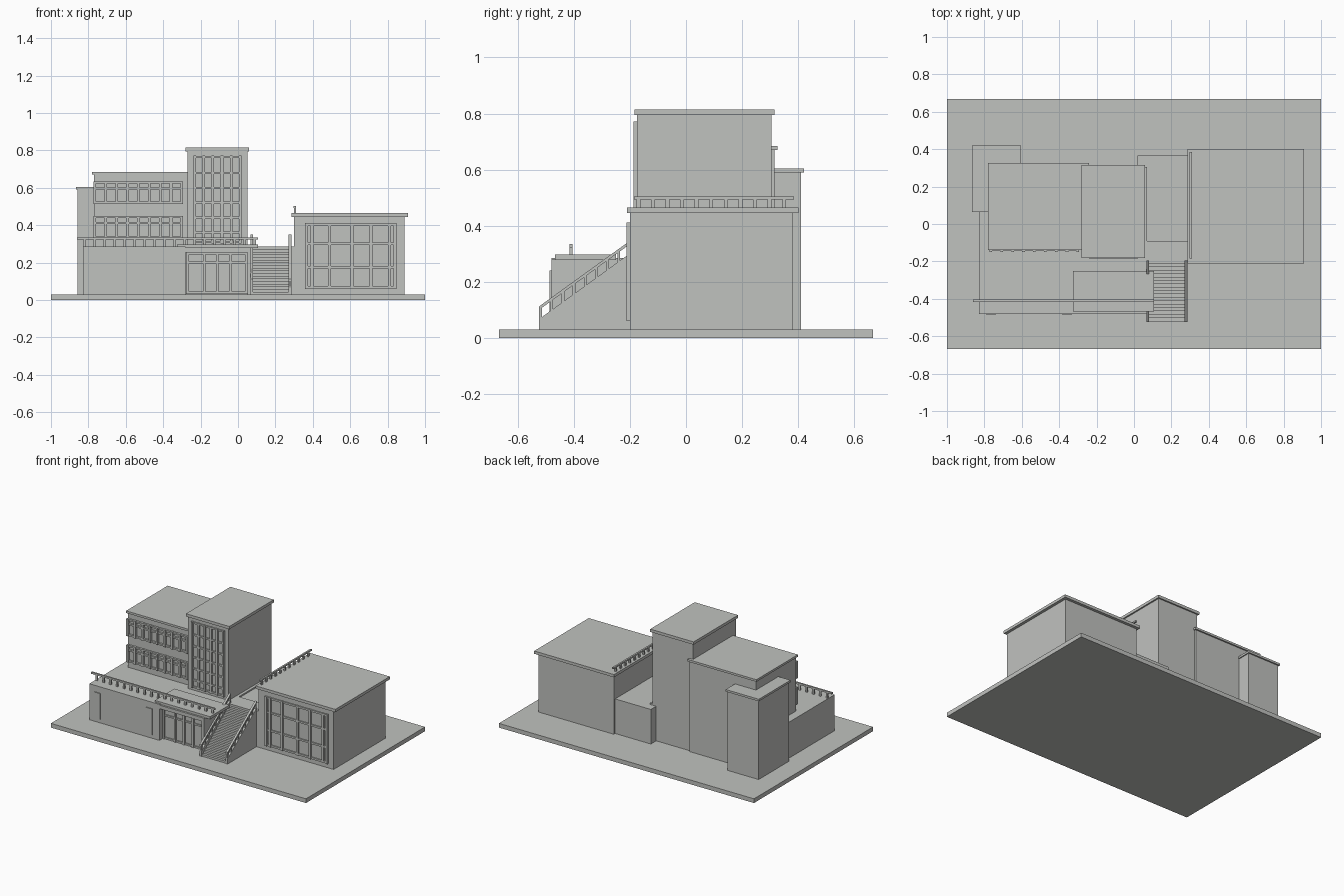
import bpy, bmesh

if "Cube" in bpy.data.objects:
    bpy.data.objects.remove(bpy.data.objects["Cube"])

stone = bpy.data.materials.new("pale_grey_stone")
stone.diffuse_color = (0.53, 0.54, 0.52, 1)
stone.use_nodes = True
stone.node_tree.nodes["Principled BSDF"].inputs["Base Color"].default_value = stone.diffuse_color


def finish(bm, name):
    bmesh.ops.recalc_face_normals(bm, faces=bm.faces)
    me = bpy.data.meshes.new(name)
    bm.to_mesh(me)
    bm.free()
    me.materials.append(stone)
    ob = bpy.data.objects.new(name, me)
    bpy.context.collection.objects.link(ob)
    return ob


def add_box(bm, x0, x1, y0, y1, z0, z1):
    verts = bmesh.ops.create_cube(bm, size=1)["verts"]
    for v in verts:
        v.co = (x1 if v.co.x > 0 else x0, y1 if v.co.y > 0 else y0, z1 if v.co.z > 0 else z0)


def box(name, *dims):
    bm = bmesh.new()
    add_box(bm, *dims)
    return finish(bm, name)


def extrude_yz(bm, pts, x0, x1):
    """Prism with a (y, z) profile running from x0 to x1."""
    face = bm.faces.new([bm.verts.new((x0, y, z)) for y, z in pts])
    new = bmesh.ops.extrude_face_region(bm, geom=[face])["geom"]
    for v in new:
        if isinstance(v, bmesh.types.BMVert):
            v.co.x = x1


def lattice(name, xs, zs, y, bar=0.016, depth=0.012):
    """Window grid of upright and level bars standing proud of the wall at y."""
    bm = bmesh.new()
    h = bar / 2
    for x in xs:
        add_box(bm, x - h, x + h, y - depth, y + 0.005, zs[0] - h, zs[-1] + h)
    for z in zs:
        add_box(bm, xs[0] - h, xs[-1] + h, y - depth * 0.7, y + 0.005, z - h * 0.8, z + h * 0.8)
    return finish(bm, name)


def spread(a, b, n):
    return [a + (b - a) * i / (n - 1) for i in range(n)]


G = 0.03  # ground slab top

# ground slab
box("ground_slab", -1, 1, -0.667, 0.667, 0, G)

# right hall with flat roof
box("right_hall", 0.30, 0.89, -0.20, 0.38, G, 0.447)
box("right_hall_roof", 0.285, 0.91, -0.21, 0.40, 0.445, 0.465)
lattice("right_hall_window", [0.365, 0.395, 0.49, 0.61, 0.71, 0.81, 0.84],
        [0.068, 0.175, 0.30, 0.403], -0.20)

# podium with a recessed entrance
box("podium", -0.83, 0.07, -0.44, 0.305, G, 0.285)
box("podium_front_left", -0.83, -0.28, -0.48, -0.44, G, 0.285)
box("entrance_pier", 0.05, 0.07, -0.48, -0.44, G, 0.26)
box("entrance_lintel", -0.28, 0.07, -0.48, -0.44, 0.255, 0.28)
box("entrance_canopy", -0.325, 0.108, -0.467, -0.25, 0.278, 0.297)
lattice("entrance_window", [-0.27, -0.18, -0.11, -0.04, 0.045],
        [0.04, 0.20, 0.25], -0.44, 0.014)
for i, x in enumerate((-0.765, -0.357)):
    box(f"slit_window_{i}", x - 0.024, x + 0.024, -0.486, -0.478, 0.055, 0.24)

# middle wing
box("middle_wing", -0.77, -0.25, -0.132, 0.316, G, 0.675)
box("middle_wing_roof", -0.78, -0.24, -0.14, 0.326, 0.67, 0.685)
for i, z in enumerate((0.335, 0.52)):
    lattice(f"middle_wing_window_{i}", spread(-0.765, -0.30, 9),
            [z, z + 0.077, z + 0.108], -0.134, 0.014, 0.016)

# tall tower
box("tower", -0.27, 0.05, -0.175, 0.305, G, 0.797)
box("tower_roof", -0.28, 0.06, -0.183, 0.315, 0.795, 0.815)
lattice("tower_window", spread(-0.232, 0.012, 6),
        [0.31, 0.36, 0.44, 0.52, 0.60, 0.68, 0.765], -0.175, 0.014)

# rear left stair tower and rear low block
box("rear_tower", -0.857, -0.612, 0.073, 0.41, G, 0.592)
box("rear_tower_roof", -0.865, -0.605, 0.065, 0.42, 0.59, 0.605)
box("rear_low_block", 0.02, 0.30, -0.09, 0.365, G, 0.275)
box("stair_landing", 0.05, 0.30, -0.20, -0.09, G, 0.285)

# front stairs
bm = bmesh.new()
steps = 18
y0, y1, z1 = -0.52, -0.195, 0.285
profile = [(y1, G), (y0, G)]
for i in range(steps):
    y = y0 + (y1 - y0) * i / steps
    z = G + (z1 - G) * (i + 1) / steps
    if i:
        profile.append((y, z - (z1 - G) / steps))
    profile.append((y, z))
profile.append((y1, z1))
extrude_yz(bm, profile, 0.08, 0.272)
finish(bm, "front_stairs")


# sloping stair railings
def slope(y):
    return 0.113 + (y + 0.523) * 0.235 / 0.325


for side, x in (("left", 0.066), ("right", 0.27)):
    bm = bmesh.new()
    a, b = -0.523, -0.195
    extrude_yz(bm, [(a, G), (b, G), (b, slope(b) - 0.045), (a, slope(a) - 0.045)], x, x + 0.015)
    extrude_yz(bm, [(a, slope(a) - 0.012), (b, slope(b) - 0.012), (b, slope(b)), (a, slope(a))],
               x, x + 0.015)
    for y in spread(a, b - 0.01, 9):
        extrude_yz(bm, [(y, slope(y) - 0.05), (y + 0.01, slope(y + 0.01) - 0.05),
                        (y + 0.01, slope(y + 0.01) - 0.005), (y, slope(y) - 0.005)],
                   x + 0.002, x + 0.013)
    finish(bm, f"stair_railing_{side}")

# terrace railing
bm = bmesh.new()
add_box(bm, -0.86, 0.108, -0.416, -0.404, 0.323, 0.335)
for x in spread(-0.82, 0.09, 18):
    add_box(bm, x - 0.007, x + 0.007, -0.415, -0.405, 0.28, 0.325)
finish(bm, "terrace_railing")

# right hall roof railing
bm = bmesh.new()
add_box(bm, 0.298, 0.31, -0.185, 0.385, 0.493, 0.504)
for y in spread(-0.17, 0.35, 11):
    add_box(bm, 0.299, 0.309, y - 0.007, y + 0.007, 0.46, 0.495)
finish(bm, "roof_railing")
